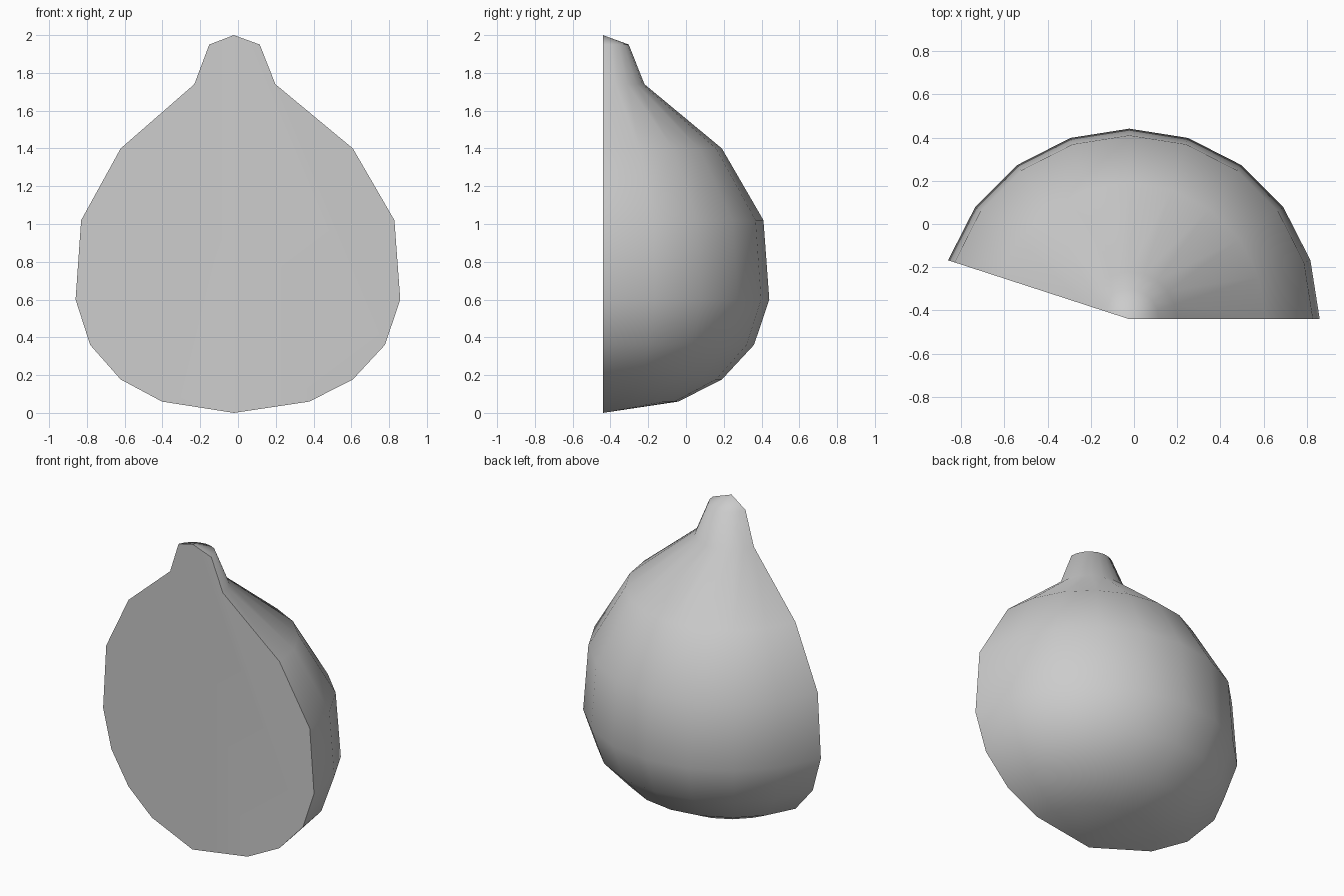
import bpy, bmesh
from math import radians, cos, sin

if "Cube" in bpy.data.objects:
    bpy.data.objects.remove(bpy.data.objects["Cube"])

# Half profile of the body: (radius, height)
PROFILE = [(0.40, 0.06), (0.63, 0.177), (0.80, 0.36), (0.881, 0.60), (0.85, 1.02),
           (0.63, 1.40), (0.22, 1.74), (0.137, 1.95)]
AXIS_X, AXIS_Y = -0.022, -0.44
STEPS, STEP = 9, radians(18)

bm = bmesh.new()
bottom = bm.verts.new((AXIS_X, AXIS_Y, 0))
top = bm.verts.new((AXIS_X, AXIS_Y, 2))

# Meridians of the partly turned body
ribs = [[bm.verts.new((AXIS_X + r * cos(i * STEP), AXIS_Y + r * sin(i * STEP), z))
         for r, z in PROFILE] for i in range(STEPS + 1)]

# Curved skin
for a, b in zip(ribs, ribs[1:]):
    bm.faces.new((bottom, b[0], a[0]))
    for k in range(len(PROFILE) - 1):
        bm.faces.new((a[k], b[k], b[k + 1], a[k + 1]))
    bm.faces.new((a[-1], b[-1], top))

# Two flat cut faces meeting on the axis
bm.faces.new([bottom] + ribs[0] + [top])
bm.faces.new([top] + ribs[-1][::-1] + [bottom])
bmesh.ops.recalc_face_normals(bm, faces=bm.faces)

mesh = bpy.data.meshes.new("half_gourd_body")
bm.to_mesh(mesh)
bm.free()
body = bpy.data.objects.new("half_gourd_body", mesh)
bpy.context.collection.objects.link(body)

# Smooth skin, crisp cut rim
bpy.context.view_layer.objects.active = body
body.select_set(True)
bpy.ops.object.shade_smooth_by_angle(angle=radians(60))
